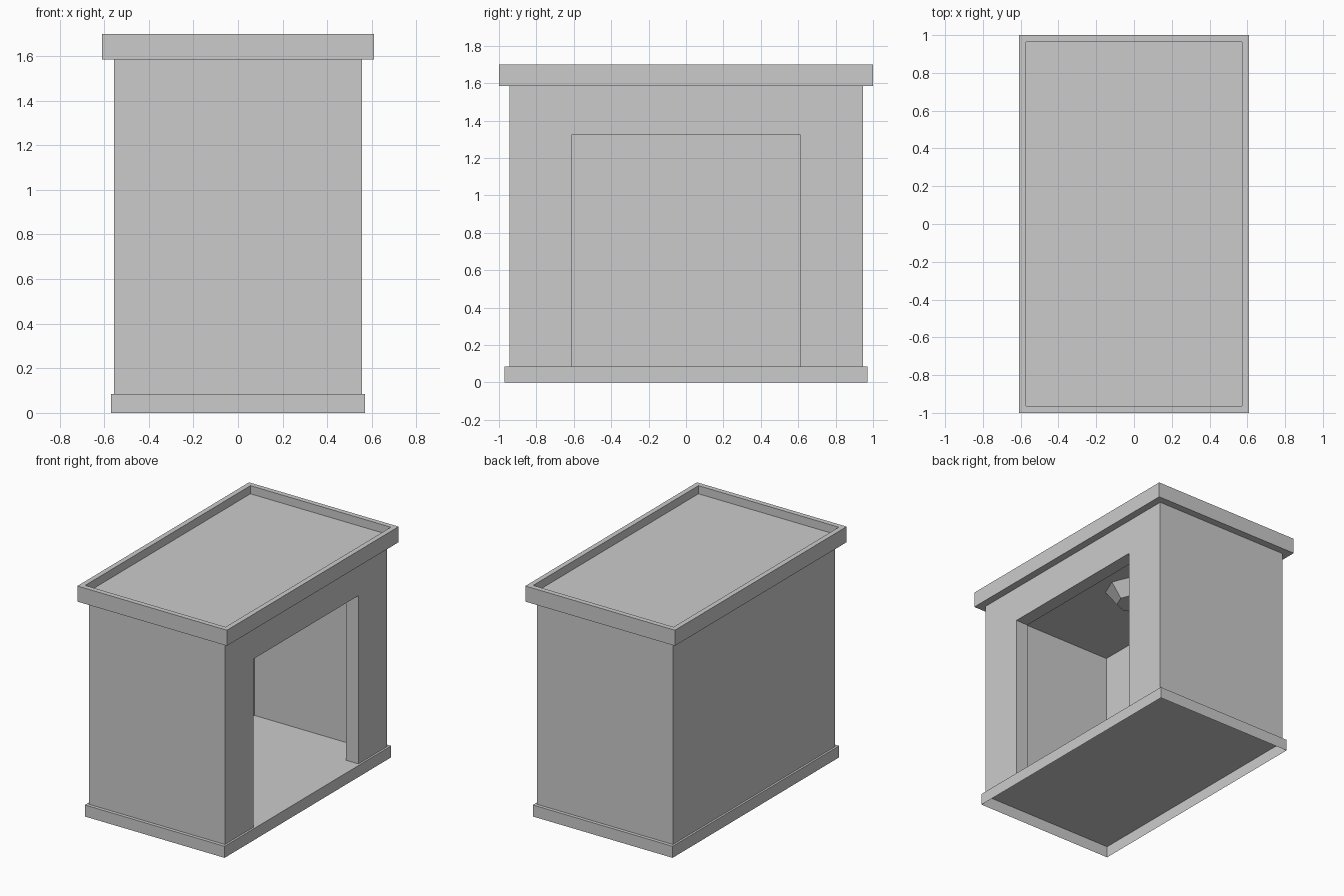
import bpy, bmesh, math
from mathutils import Matrix, Vector

if "Cube" in bpy.data.objects:
    bpy.data.objects.remove(bpy.data.objects["Cube"])


def add_object(name, bm):
    mesh = bpy.data.meshes.new(name)
    bm.to_mesh(mesh)
    bm.free()
    obj = bpy.data.objects.new(name, mesh)
    bpy.context.collection.objects.link(obj)
    return obj


def box_bm(x0, x1, y0, y1, z0, z1):
    bm = bmesh.new()
    center = Vector((x0 + x1, y0 + y1, z0 + z1)) / 2
    size = Matrix.Diagonal((x1 - x0, y1 - y0, z1 - z0, 1))
    bmesh.ops.create_cube(bm, size=1, matrix=Matrix.Translation(center) @ size)
    return bm


def face_along(bm, z):
    bm.normal_update()
    return next(f for f in bm.faces if f.normal.z * z > 0.9)


def cut(obj, cutter):
    mod = obj.modifiers.new("cut", 'BOOLEAN')
    mod.operation = 'DIFFERENCE'
    mod.solver = 'EXACT'
    mod.object = cutter
    bpy.context.view_layer.objects.active = obj
    bpy.ops.object.modifier_apply(modifier=mod.name)
    bpy.data.objects.remove(cutter)


FLOOR, CEILING, EAVES, TOP = 0.085, 1.495, 1.585, 1.70

# Base plinth, open underneath
bm = box_bm(-0.57, 0.57, -0.97, 0.97, 0, FLOOR)
bmesh.ops.delete(bm, geom=[face_along(bm, -1)], context='FACES')
add_object("base", bm)

# Walls: hollow room with a wide doorway in the right side
walls = add_object("walls", box_bm(-0.555, 0.555, -0.945, 0.945, FLOOR, EAVES))
cut(walls, add_object("room_cutter", box_bm(-0.455, 0.455, -0.84, 0.84, -0.1, CEILING)))
cut(walls, add_object("doorway_cutter", box_bm(0.3, 0.7, -0.61, 0.61, -0.1, 1.325)))

# Flat roof with a raised rim
bm = box_bm(-0.61, 0.61, -1.0, 1.0, EAVES, TOP)
top = face_along(bm, 1)
bmesh.ops.inset_region(bm, faces=[top], thickness=0.053)
sunk = bmesh.ops.extrude_discrete_faces(bm, faces=[top])["faces"][0]
bmesh.ops.translate(bm, verts=sunk.verts, vec=(0, 0, -0.06))
add_object("roof", bm)

# Faceted ceiling lamp
bm = bmesh.new()
bmesh.ops.create_cone(bm, cap_ends=True, segments=8, radius1=0.12, radius2=0.2,
                      depth=0.1, matrix=Matrix.Translation((0, 0, CEILING - 0.05)))
add_object("ceiling_lamp", bm)
